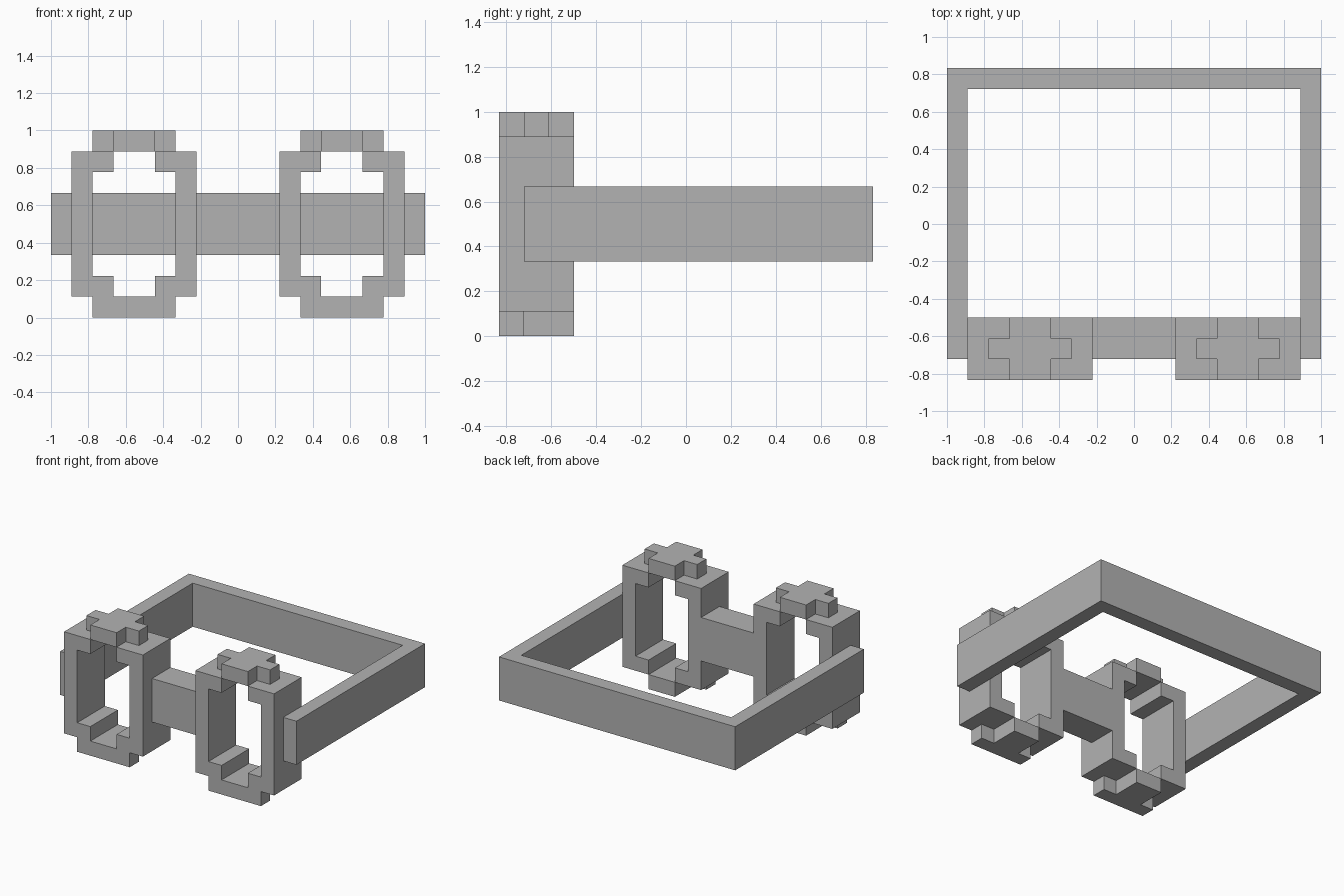
import bpy
import bmesh
from mathutils import Vector

U = 1 / 9            # one block of the grid
FRONT, BACK = -7.5, 7.5

cube = bpy.data.objects.get("Cube")
if cube:
    bpy.data.objects.remove(cube, do_unlink=True)

grey = bpy.data.materials.new("plain_grey")
grey.use_nodes = True
grey.diffuse_color = (0.45, 0.45, 0.45, 1)
grey.node_tree.nodes["Principled BSDF"].inputs["Base Color"].default_value = grey.diffuse_color


def extrude(name, outline, axis, start, end):
    """Extrude a flat outline, given in blocks, along y (outline x, z) or z (outline x, y)."""
    def place(a, b, depth):
        return Vector((a, depth, b) if axis == "y" else (a, b, depth)) * U

    bm = bmesh.new()
    face = bm.faces.new([bm.verts.new(place(a, b, start)) for a, b in outline])
    solid = bmesh.ops.extrude_face_region(bm, geom=[face])
    moved = [v for v in solid["geom"] if isinstance(v, bmesh.types.BMVert)]
    bmesh.ops.translate(bm, verts=moved, vec=place(0, 0, end - start))
    bmesh.ops.recalc_face_normals(bm, faces=bm.faces)
    mesh = bpy.data.meshes.new(name)
    bm.to_mesh(mesh)
    bm.free()
    mesh.materials.append(grey)
    obj = bpy.data.objects.new(name, mesh)
    bpy.context.collection.objects.link(obj)
    return obj


def mirrored(half):
    """Complete an outline that is symmetric across its own centre line."""
    return half + [(-x, y) for x, y in reversed(half)]


# Outlines in blocks, relative to the centre of a lens
rim_side = [(3, 1), (3, 8), (1, 8), (1, 7), (2, 7), (2, 2), (1, 2), (1, 1)]
cap_cross = mirrored([(1, -7.5), (1, -6.5), (2, -6.5), (2, -5.5), (1, -5.5), (1, -4.5)])
foot_tee = mirrored([(2, -7.5), (2, -6.5), (1, -6.5), (1, -4.5)])

# Two lens rims, each with side pieces, a cross-shaped cap and a T-shaped foot
for side, centre in (("left", 5), ("right", -5)):
    for edge, sign in (("left", 1), ("right", -1)):
        extrude(f"{side}_rim_{edge}_side",
                [(centre + sign * x, z) for x, z in rim_side], "y", FRONT, -4.5)
    extrude(f"{side}_rim_cap", [(centre + x, y) for x, y in cap_cross], "z", 8, 9)
    extrude(f"{side}_rim_foot", [(centre + x, y) for x, y in foot_tee], "z", 0, 1)

# Bridge between the rims
extrude("bridge", mirrored([(2, -6.5), (2, -4.5)]), "z", 3, 6)

# Strap: both side arms and the back bar
extrude("strap", mirrored([(8, 6.5), (8, -6.5), (9, -6.5), (9, BACK)]), "z", 3, 6)
